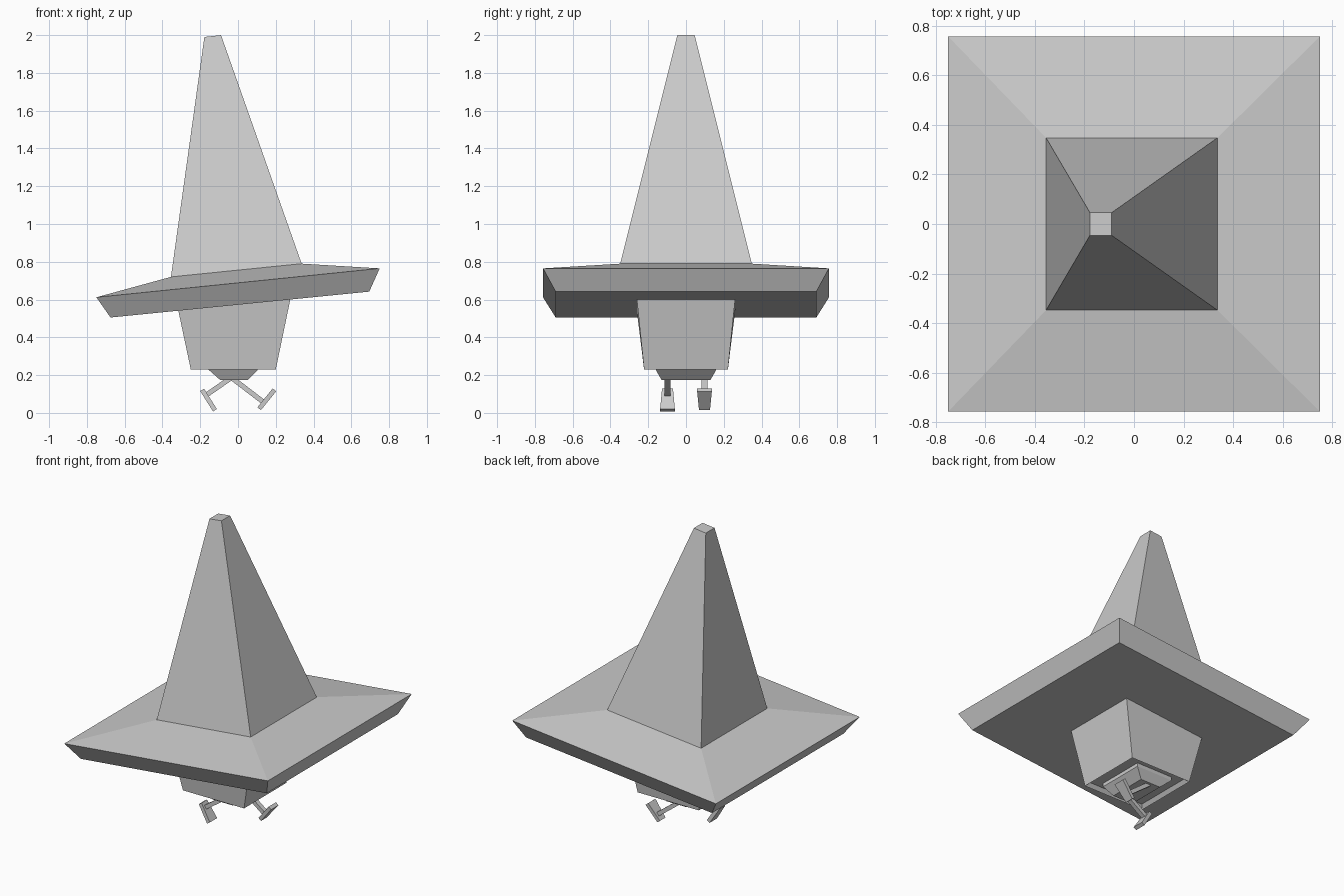
import bpy, bmesh
from mathutils import Vector

cube = bpy.data.objects.get("Cube")
if cube:
    bpy.data.objects.remove(cube, do_unlink=True)

grey = bpy.data.materials.new("plain grey")
grey.use_nodes = True
colour = (0.6, 0.6, 0.6, 1)
grey.diffuse_color = colour
grey.node_tree.nodes["Principled BSDF"].inputs["Base Color"].default_value = colour


def loft(name, sections, y=0.0, recess=None):
    """Join rectangles, each given by its two ends in x, z and its half depth."""
    bm = bmesh.new()
    rings = []
    for x0, z0, x1, z1, h in sections:
        corners = ((x0, -h, z0), (x1, -h, z1), (x1, h, z1), (x0, h, z0))
        rings.append([bm.verts.new((cx, cy + y, cz)) for cx, cy, cz in corners])
    for a, b in zip(rings, rings[1:]):
        for i in range(4):
            j = (i + 1) % 4
            bm.faces.new((a[i], a[j], b[j], b[i]))
    first = bm.faces.new(rings[0])
    bm.faces.new(rings[-1])
    bmesh.ops.recalc_face_normals(bm, faces=bm.faces[:])
    if recess:
        bmesh.ops.inset_region(bm, faces=[first], thickness=recess)
        bmesh.ops.translate(bm, verts=first.verts[:], vec=(0, 0, recess))
    mesh = bpy.data.meshes.new(name)
    bm.to_mesh(mesh)
    bm.free()
    mesh.materials.append(grey)
    obj = bpy.data.objects.new(name, mesh)
    bpy.context.collection.objects.link(obj)
    return obj


def bar(name, start, end, thick, h0, h1, y):
    """A straight bar in the x-z plane whose depth tapers from h0 to h1."""
    a, b = Vector(start), Vector(end)
    d = (b - a).normalized()
    n = Vector((-d.y, d.x)) * thick / 2
    loft(name, [(*(p - n), *(p + n), h) for p, h in ((a, h0), (b, h1))], y)


# Tilted square brim with a bevelled underside and a shallow sloping top
loft("brim", [(-0.675, 0.505, 0.695, 0.642, 0.69),
              (-0.75, 0.612, 0.75, 0.765, 0.757),
              (-0.355, 0.72, 0.337, 0.79, 0.348)])

# Tall leaning crown
loft("crown", [(-0.355, 0.72, 0.337, 0.79, 0.348),
               (-0.178, 1.99, -0.09, 2.0, 0.046)])

# Tapered body under the brim, with a shallow recess below
loft("body", [(-0.25, 0.23, 0.2, 0.23, 0.222),
              (-0.322, 0.57, 0.285, 0.64, 0.264)], recess=0.025)
loft("hip_block", [(-0.095, 0.175, 0.053, 0.175, 0.13),
                   (-0.16, 0.232, 0.108, 0.232, 0.162),
                   (-0.16, 0.26, 0.108, 0.26, 0.162)])

# Splayed legs with flat tapered feet
bar("right_leg", (-0.163, 0.098), (-0.03, 0.19), 0.026, 0.015, 0.015, -0.098)
bar("right_foot", (-0.19, 0.122), (-0.122, 0.014), 0.024, 0.029, 0.039, -0.098)
bar("left_leg", (0.135, 0.057), (-0.03, 0.183), 0.026, 0.015, 0.015, 0.098)
bar("left_foot", (0.193, 0.122), (0.112, 0.022), 0.024, 0.039, 0.029, 0.098)
